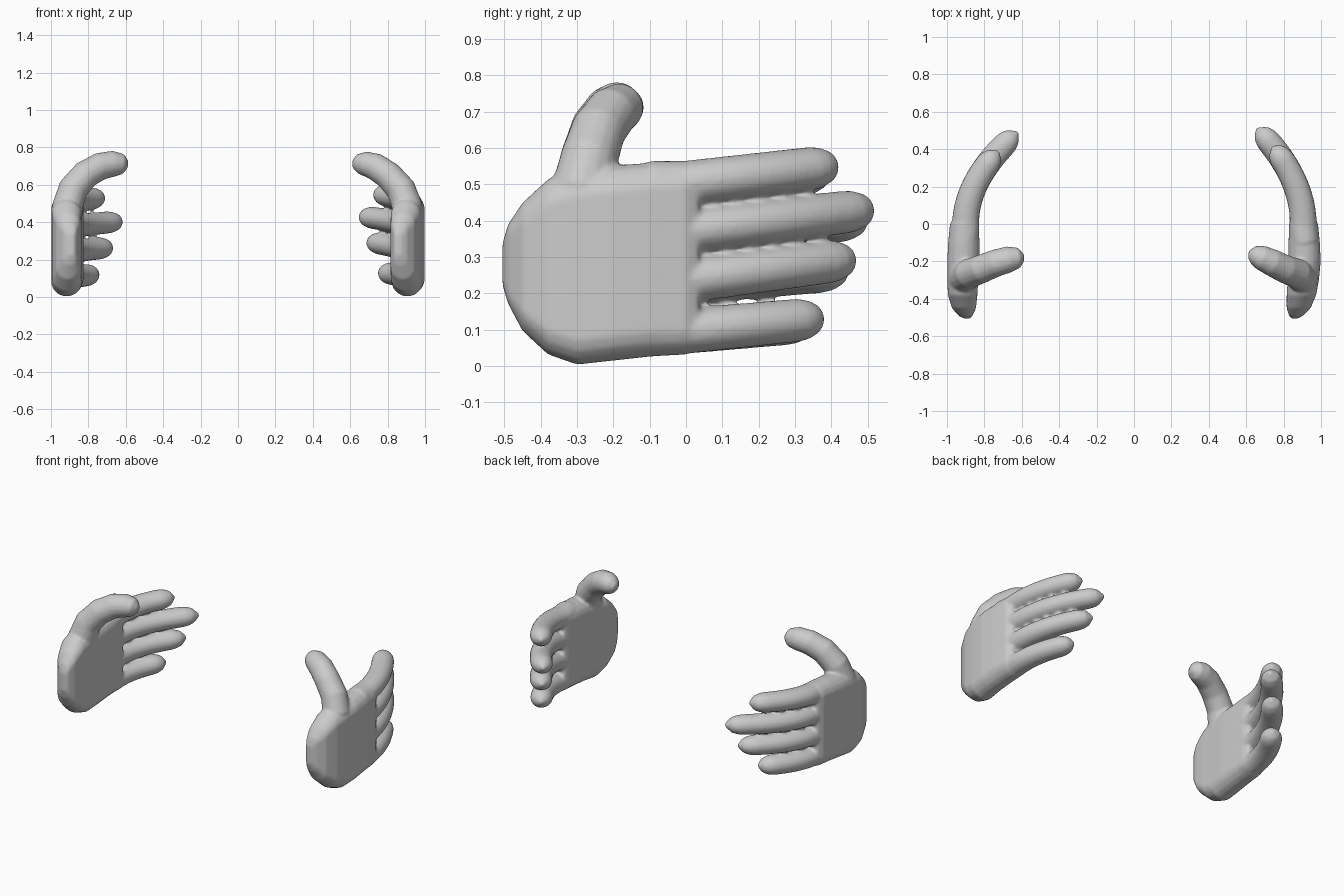
import bpy, bmesh, math
from mathutils import Vector

if "Cube" in bpy.data.objects:
    bpy.data.objects.remove(bpy.data.objects["Cube"])

SIDES = 16


def loft(bm, rings):
    """Skin a list of point rings into a closed solid."""
    loops = [[bm.verts.new(p) for p in ring] for ring in rings]
    for a, b in zip(loops, loops[1:]):
        for i in range(SIDES):
            j = (i + 1) % SIDES
            bm.faces.new((a[i], a[j], b[j], b[i]))
    bm.faces.new(loops[0])
    bm.faces.new(loops[-1])


def tube(bm, pts, radii, ref):
    """Tapered tube; each radius is (across, along ref)."""
    pts = [Vector(p) for p in pts]
    rings = []
    for k, p in enumerate(pts):
        t = (pts[min(k + 1, len(pts) - 1)] - pts[max(k - 1, 0)]).normalized()
        u = t.cross(ref).normalized()
        v = u.cross(t)
        ra, rb = radii[k]
        rings.append([p + u * ra * math.cos(a) + v * rb * math.sin(a)
                      for a in (2 * math.pi * i / SIDES for i in range(SIDES))])
    loft(bm, rings)


# palm stations: y, z low, z high, x inner, x outer
PALM = [(-.505, .22, .34, .84, .875), (-.49, .17, .39, .828, .905),
        (-.45, .095, .45, .815, .945), (-.38, .03, .515, .815, .975),
        (-.30, .002, .54, .82, .99), (-.20, .013, .553, .825, 1.0),
        (-.10, .024, .56, .825, .995), (0, .03, .562, .828, .985),
        (.035, .045, .555, .84, .965)]


def palm(bm, heel):
    rings = []
    for y, z0, z1, x0, x1 in PALM:
        dx = heel * max(0, -y - .2) / .3
        cx, cz = (x0 + x1) / 2 + dx, (z0 + z1) / 2
        hx, hz = (x1 - x0) / 2, (z1 - z0) / 2
        ring = []
        for i in range(SIDES):
            a = 2 * math.pi * (i + .5) / SIDES
            s = math.sin(a)
            ring.append((min(cx + hx * math.cos(a), .998), y,
                         cz + math.copysign(hz - hx, s) + hx * s))
        rings.append(ring)
    loft(bm, rings)


def finger(bm, z_base, z_tip, y_tip, x0, curl):
    pts, radii = [], []
    y0, n, dome = -.1, 22, .075
    for k in range(n + 1):
        y = y0 + (y_tip - y0) * k / n
        f = max(0, y) / y_tip
        pts.append((x0 - curl * y * abs(y), y, z_base + (z_tip - z_base) * f))
        d = max(0, (y - (y_tip - dome)) / dome)
        cap = max(.15, math.sqrt(max(0, 1 - d * d)))
        radii.append(((.073 - .008 * f) * cap, (.063 - .004 * f) * cap))
    tube(bm, pts, radii, Vector((0, 0, 1)))


def hand(name, side, heel, x0, curl, fingers, thumb):
    bm = bmesh.new()
    palm(bm, heel)
    for zb, zt, yt in fingers:
        finger(bm, zb, zt, yt, x0, curl)
    tube(bm, [p[:3] for p in thumb], [(p[3], p[3]) for p in thumb],
         Vector((0, 1, 0)))
    for v in bm.verts:
        v.co.x *= side
    bmesh.ops.recalc_face_normals(bm, faces=bm.faces)
    me = bpy.data.meshes.new(name)
    bm.to_mesh(me)
    bm.free()
    ob = bpy.data.objects.new(name, me)
    bpy.context.collection.objects.link(ob)
    # fuse the parts into one soft skin
    rm = ob.modifiers.new("fuse", 'REMESH')
    rm.mode = 'VOXEL'
    rm.voxel_size = .008
    rm.use_smooth_shade = True
    sm = ob.modifiers.new("soften", 'SMOOTH')
    sm.factor = .5
    sm.iterations = 8
    return ob


# right hand: fingers are (z base, z tip, y tip)
hand("right_hand", 1, 0, .905, .95,
     [(.502, .552, .415), (.37, .432, .512), (.236, .295, .463), (.096, .132, .376)],
     [(.905, -.30, .38, .07), (.903, -.288, .49, .083), (.872, -.265, .575, .08),
      (.805, -.24, .65, .076), (.735, -.205, .697, .073), (.68, -.18, .713, .067),
      (.64, -.165, .712, .052), (.612, -.16, .71, .02)])

# left hand: turned in slightly, fingers a little lower
hand("left_hand", -1, .035, .90, 1.15,
     [(.497, .532, .39), (.366, .404, .492), (.232, .265, .44), (.096, .122, .35)],
     [(.91, -.30, .38, .07), (.91, -.285, .49, .083), (.882, -.265, .578, .08),
      (.815, -.24, .655, .077), (.735, -.208, .70, .074), (.665, -.188, .713, .07),
      (.615, -.18, .71, .055), (.588, -.178, .705, .02)])
